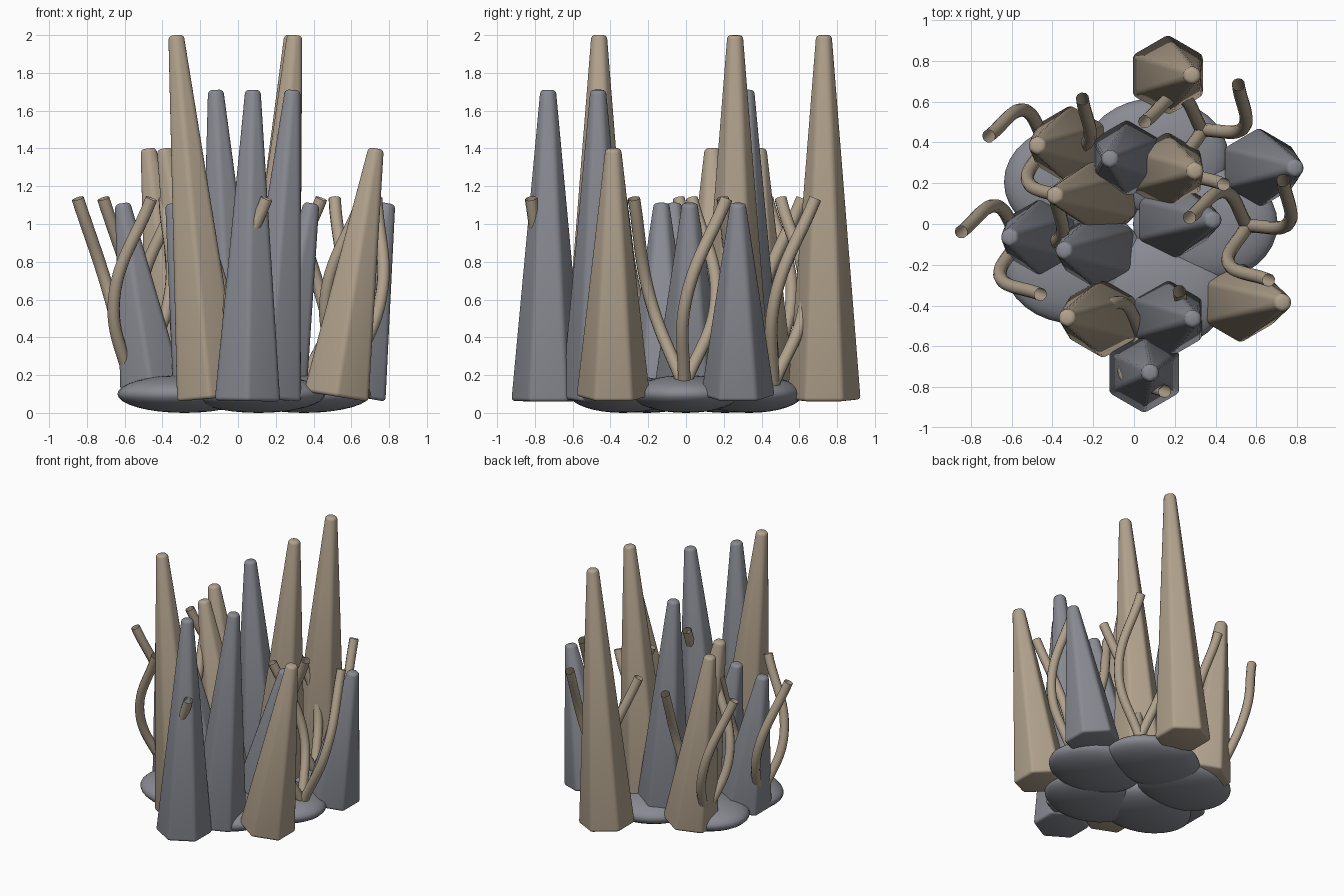
import bpy, bmesh, math
from mathutils import Matrix, Vector

if "Cube" in bpy.data.objects:
    bpy.data.objects.remove(bpy.data.objects["Cube"])


def material(name, rgb):
    m = bpy.data.materials.new(name)
    m.diffuse_color = (*rgb, 1)
    m.use_nodes = True
    m.node_tree.nodes["Principled BSDF"].inputs["Base Color"].default_value = m.diffuse_color
    return m


GRAY = material("slate gray", (0.25, 0.257, 0.29))
TAN = material("sand tan", (0.44, 0.36, 0.265))


def add_object(name, bm, mat):
    me = bpy.data.meshes.new(name)
    bm.to_mesh(me)
    bm.free()
    ob = bpy.data.objects.new(name, me)
    bpy.context.collection.objects.link(ob)
    me.materials.append(mat)
    return ob


def smooth(ob, angle):
    bpy.ops.object.select_all(action='DESELECT')
    ob.select_set(True)
    bpy.context.view_layer.objects.active = ob
    bpy.ops.object.shade_smooth_by_angle(angle=math.radians(angle))


# Leaning six-sided spire with rounded edges
def spire(name, mat, height, x, y, tip_x):
    lean = math.atan2(tip_x - x, height)
    z = 0.06 + 0.17 * abs(math.sin(lean))
    length = (height - z) / math.cos(lean)
    bm = bmesh.new()
    bmesh.ops.create_cone(bm, cap_ends=True, segments=6, radius1=0.2, radius2=0.047, depth=length,
                          matrix=Matrix.Translation((0, 0, length / 2)))
    # Put corners on the y axis
    if not any(abs(v.co.x) < 1e-4 for v in bm.verts):
        bmesh.ops.rotate(bm, verts=bm.verts, matrix=Matrix.Rotation(math.radians(30), 3, 'Z'))
    bmesh.ops.bevel(bm, geom=bm.edges[:], offset=0.02, segments=3, profile=0.5,
                    affect='EDGES', clamp_overlap=True)
    ob = add_object(name, bm, mat)
    ob.location = (x, y, z)
    ob.rotation_euler.y = lean
    smooth(ob, 35)


# height, base x, base y, tip x
TAN_SPIRES = [
    (2.0, 0.165, 0.73, 0.29), (2.0, 0.155, 0.26, 0.305), (2.0, -0.15, -0.46, -0.335),
    (1.4, 0.52, -0.385, 0.745), (1.4, -0.31, 0.385, -0.485), (1.4, -0.16, 0.14, -0.405),
]
GRAY_SPIRES = [
    (1.71, 0.05, -0.73, 0.08), (1.71, 0.16, -0.465, 0.295), (1.71, -0.03, 0.32, -0.122),
    (1.11, 0.61, 0.275, 0.808), (1.11, 0.19, 0.02, 0.408),
    (1.11, -0.45, -0.065, -0.625), (1.11, -0.17, -0.13, -0.36),
]
for i, s in enumerate(TAN_SPIRES):
    spire(f"tan_spire_{i + 1}", TAN, *s)
for i, s in enumerate(GRAY_SPIRES):
    spire(f"gray_spire_{i + 1}", GRAY, *s)

# Ring of five flattened base stones
for i in range(5):
    a = math.radians(72 * i)
    bm = bmesh.new()
    bmesh.ops.create_uvsphere(bm, u_segments=32, v_segments=16, radius=1)
    bmesh.ops.scale(bm, vec=(0.355, 0.285, 0.1), verts=bm.verts)
    ob = add_object(f"base_stone_{i + 1}", bm, GRAY)
    ob.location = (0.35 * math.cos(a), 0.35 * math.sin(a), 0.1)
    smooth(ob, 60)

# Clusters of three curling tendrils with open ends
CLUSTERS = [(0.555, -0.01), (0.335, 0.46), (-0.43, 0.39), (-0.565, -0.08), (0.045, -0.555)]
PATH = [Vector((0, 0, 0.14)), Vector((0.2, 0.01, 0.6)), Vector((0.177, 0.225, 1.135))]
for i, (cx, cy) in enumerate(CLUSTERS):
    cu = bpy.data.curves.new(f"tendrils_{i + 1}", 'CURVE')
    cu.dimensions = '3D'
    cu.bevel_depth = 0.033
    cu.bevel_resolution = 3
    cu.resolution_u = 12
    for k in range(3):
        rot = Matrix.Rotation(math.radians(120 * k), 3, 'Z')
        sp = cu.splines.new('BEZIER')
        sp.bezier_points.add(len(PATH) - 1)
        for bp, p in zip(sp.bezier_points, PATH):
            bp.co = rot @ p
            bp.handle_left_type = bp.handle_right_type = 'AUTO'
    cu.materials.append(TAN)
    ob = bpy.data.objects.new(f"tendrils_{i + 1}", cu)
    ob.location = (cx, cy, 0)
    bpy.context.collection.objects.link(ob)
